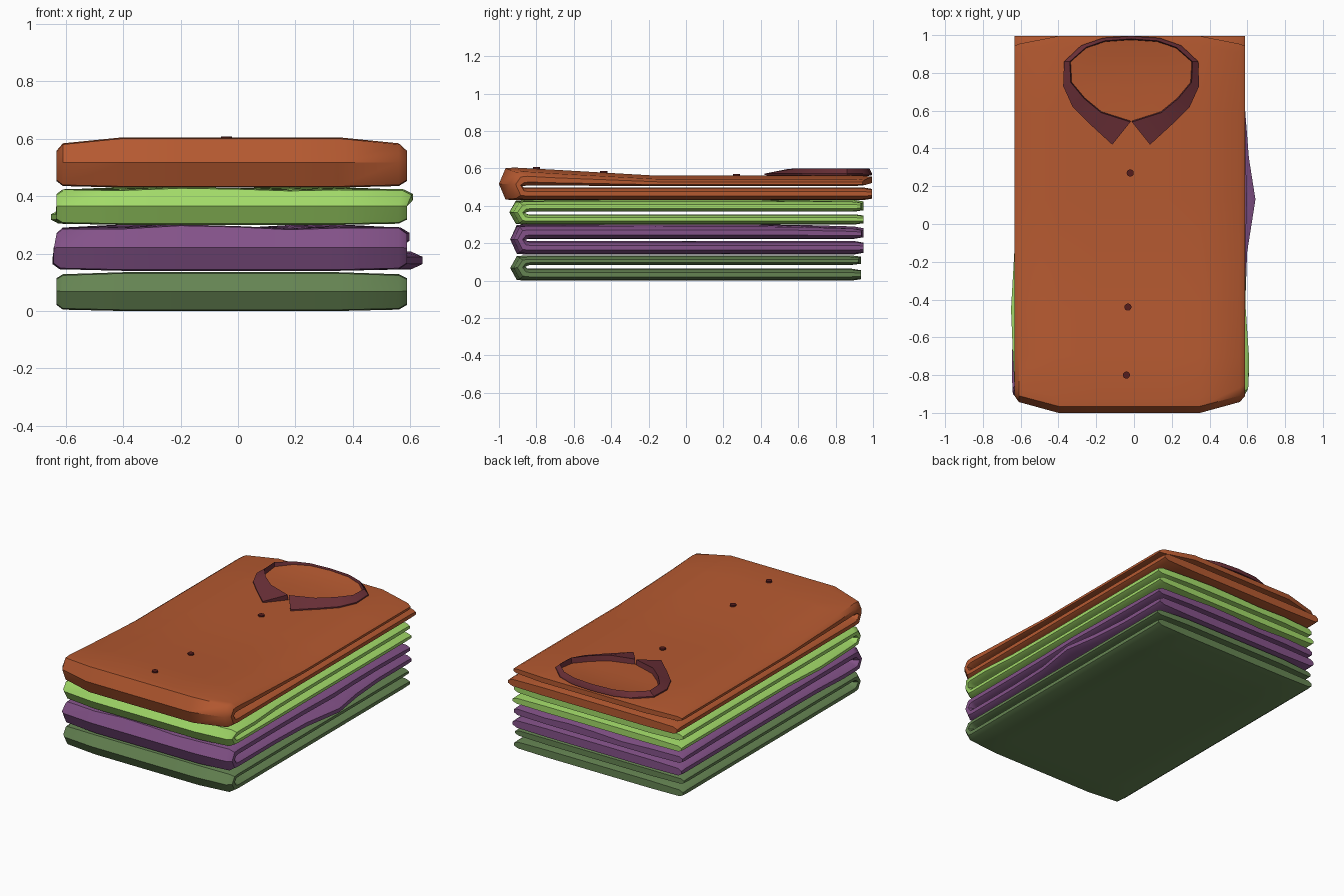
import bpy, bmesh, math
from mathutils import Vector

if "Cube" in bpy.data.objects:
    bpy.data.objects.remove(bpy.data.objects["Cube"])


def material(name, rgb):
    m = bpy.data.materials.new(name)
    m.diffuse_color = (*rgb, 1)
    m.use_nodes = True
    m.node_tree.nodes["Principled BSDF"].inputs["Base Color"].default_value = m.diffuse_color
    return m


def build(name, verts, faces, mat, angle=40):
    me = bpy.data.meshes.new(name)
    me.from_pydata(verts, [], faces)
    bm = bmesh.new()
    bm.from_mesh(me)
    bmesh.ops.recalc_face_normals(bm, faces=bm.faces)
    bm.to_mesh(me)
    bm.free()
    ob = bpy.data.objects.new(name, me)
    bpy.context.collection.objects.link(ob)
    me.materials.append(mat)
    bpy.ops.object.select_all(action='DESELECT')
    ob.select_set(True)
    bpy.context.view_layer.objects.active = ob
    bpy.ops.object.shade_smooth_by_angle(angle=math.radians(angle))
    return ob


# stations across the width: x, share of thickness kept, edge amount
STATIONS = [(-.632, .35, 1), (-.61, .85, .8), (-.4, 1, 0), (-.2, 1, 0), (0, 1, 0),
            (.18, 1, 0), (.35, 1, 0), (.56, .85, .8), (.588, .35, 1)]


def folded_shirt(name, mat, z0, top, mid, gap, yf, yb, taper, drop, wave=0, flares=()):
    """Cloth folded double at the front, as a U profile swept across x."""
    ys = [yb, yb - .05, .6, .35, .13, -.15, -.45, -.7]
    g = gap / 2
    f = yf
    low_out = [(y, z0) for y in ys] + [(f + .08, z0), (f + .035, z0 + .004)]
    low_in = [(y, mid - g) for y in ys] + [(f + .1, mid - g), (f + .085, mid - g * .6)]
    up_out = [(f + .035, top(f) - .004), (f + .08, top(f + .08))] + [(y, top(y)) for y in ys[::-1]]
    up_in = [(f + .085, mid + g * .6), (f + .1, mid + g)] + [(y, mid + g) for y in ys[::-1]]
    outer = low_out + [(f, (z0 + top(f)) / 2)] + up_out
    inner = low_in + [(f + .075, mid)] + up_in
    n = len(outer)
    verts = []
    for x, k, e in STATIONS:
        def point(j, pts):
            y, z = pts[j]
            cy, cz = (outer[j][0] + inner[j][0]) / 2, (outer[j][1] + inner[j][1]) / 2
            kk = k * (.75 if j in (0, n - 1) else 1)
            y, z = cy + (y - cy) * k, cz + (z - cz) * kk
            upper = j > n // 2
            if y < -.8:
                y += taper * e
            if y > .85 and upper:
                y -= taper * e * .8
            if upper:
                z -= drop * e
                if pts is outer:
                    z -= wave * (.5 + .5 * math.cos(9 * x + 2 * y)) * (1 - e)
            dx = sum(a * math.exp(-((y - fy) / .22) ** 2) * e for s, fy, up, a in flares
                     if s * x > 0 and up == upper and abs(x) > .5) * (1 if x > 0 else -1)
            return (x + dx, y, z)
        verts += [point(j, outer) for j in range(n)]
        verts += [point(j, inner) for j in reversed(range(n))]
    m = 2 * n
    faces = []
    for i in range(len(STATIONS) - 1):
        for j in range(m):
            j2 = (j + 1) % m
            faces.append((i * m + j, i * m + j2, (i + 1) * m + j2, (i + 1) * m + j))
    for b in (0, (len(STATIONS) - 1) * m):
        for j in range(n - 1):
            faces.append((b + j, b + j + 1, b + m - 2 - j, b + m - 1 - j))
    return build(name, verts, faces, mat)


green = material("moss_green", (.13, .23, .085))
purple = material("purple", (.23, .085, .25))
lime = material("lime", (.36, .70, .14))
orange = material("rust_orange", (.46, .10, .03))
maroon = material("maroon", (.15, .03, .04))
dark = material("dark_red", (.09, .012, .012))

# lower three shirts
folded_shirt("bottom_shirt", green, 0.0, lambda y: .135, .074, .02, -.94, .935, .015, .004)
folded_shirt("second_shirt", purple, .14, lambda y: .302 - .03 * max(0, y - .5), .218, .012,
             -.94, .95, .015, .005, .015,
             [(1, .13, False, .055), (-1, -.75, False, .015), (1, .13, True, .01)])
folded_shirt("third_shirt", lime, .30, lambda y: .432, .362, .014, -.945, .95, .02, .004, .01,
             [(1, -.75, True, .022), (-1, -.5, False, .02)])


# top shirt, thicker at its front fold
def top_z(y):
    t = min(1, max(0, (-.15 - y) / .76))
    return .561 + .044 * t


folded_shirt("top_shirt", orange, .43, top_z, .508, .018, -1.0, .995, .065, .018)

# collar: mirrored inner and outer outlines
CX = -.015
INNER = [(.004, .54), (.16, .59), (.25, .665), (.32, .75), (.325, .86), (.24, .935), (.14, .97), (0, .98)]
OUTER = [(.10, .42), (.22, .53), (.31, .62), (.36, .73), (.355, .86), (.265, .945), (.15, .985), (0, .995)]


def ring(half):
    return [(CX + x, y) for x, y in half] + [(CX - x, y) for x, y in half[-2::-1]]


ri, ro = ring(INNER), ring(OUTER)
n = len(ri)
loops = [[(x, y, .564) for x, y in ro],
         [(x, y, .572) for x, y in ro],
         [(x, y, .601 if 0 < i < n - 1 else .596) for i, (x, y) in enumerate(ri)],
         [(CX + (x - CX) * .98, .76 + (y - .76) * .97, .560) for x, y in ri]]
verts = [v for l in loops for v in l]
faces = [(a * n + i, a * n + i + 1, (a + 1) % 4 * n + i + 1, (a + 1) % 4 * n + i)
         for a in range(4) for i in range(n - 1)]
faces += [(0, n, 2 * n, 3 * n), (n - 1, 2 * n - 1, 3 * n - 1, 4 * n - 1)]
build("collar", verts, faces, maroon, 30)

# inside of the neck, curving up towards the back
rows = []
for s in (1, .75, .5, .25):
    for x, y in ri:
        px, py = CX + (x - CX) * s * .99, .75 + (y - .75) * s * .98
        rows.append((px, py, .565 + .025 * max(0, (py - .7) / .28) ** 2))
faces = [(a * n + i, a * n + (i + 1) % n, (a + 1) * n + (i + 1) % n, (a + 1) * n + i)
         for a in range(3) for i in range(n)]
faces.append(tuple(range(3 * n, 4 * n)))
build("neck_lining", rows, faces, orange)

# buttons
for i, (x, y) in enumerate([(-.02, .27), (-.032, -.44), (-.04, -.80)]):
    bpy.ops.mesh.primitive_cylinder_add(vertices=12, radius=.019, depth=.014,
                                        location=(x, y, top_z(y) + .002))
    b = bpy.context.object
    b.name = f"button_{i + 1}"
    b.data.materials.append(dark)
